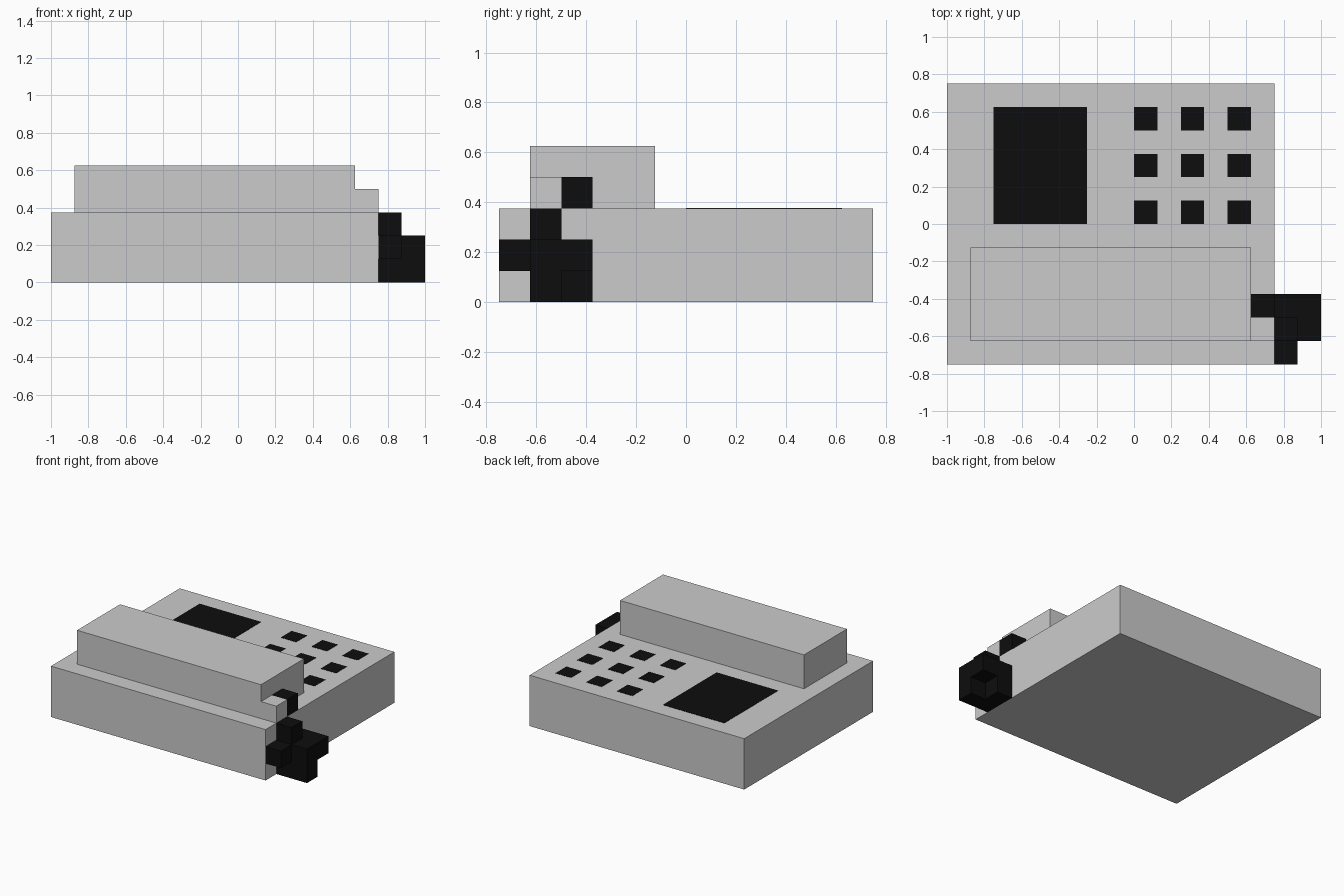
import bpy
import bmesh
from mathutils import Vector

if "Cube" in bpy.data.objects:
    bpy.data.objects.remove(bpy.data.objects["Cube"])

U = 0.125  # block size of the whole model

black = bpy.data.materials.new("black")
black.diffuse_color = (0.004, 0.004, 0.004, 1)
black.use_nodes = True
black.node_tree.nodes["Principled BSDF"].inputs["Base Color"].default_value = black.diffuse_color


def finish(name, bm, mat=None):
    mesh = bpy.data.meshes.new(name)
    bm.to_mesh(mesh)
    bm.free()
    obj = bpy.data.objects.new(name, mesh)
    bpy.context.collection.objects.link(obj)
    if mat:
        mesh.materials.append(mat)
    return obj


def add_cube(bm, lo, hi):
    lo, hi = Vector(lo), Vector(hi)
    verts = bmesh.ops.create_cube(bm, size=1)["verts"]
    bmesh.ops.scale(bm, vec=hi - lo, verts=verts)
    bmesh.ops.translate(bm, vec=(lo + hi) / 2, verts=verts)
    return verts


def box(name, lo, hi, mat=None):
    bm = bmesh.new()
    add_cube(bm, lo, hi)
    return finish(name, bm, mat)


def blocks(name, cells, mat=None):
    """Unit blocks on the U grid, with the faces between neighbours removed."""
    bm = bmesh.new()
    for c in cells:
        lo = Vector(c) * U
        verts = add_cube(bm, lo, lo + Vector((U, U, U)))
        faces = {f for v in verts for f in v.link_faces}
        inner = []
        for f in faces:
            f.normal_update()
            n = f.normal
            if tuple(c[i] + round(n[i]) for i in range(3)) in cells:
                inner.append(f)
        bmesh.ops.delete(bm, geom=inner, context="FACES")
    bmesh.ops.remove_doubles(bm, verts=bm.verts, dist=1e-5)
    bmesh.ops.dissolve_limit(bm, angle_limit=0.01, verts=bm.verts, edges=bm.edges)
    return finish(name, bm, mat)


# Body and handset
box("body", (-1, -0.75, 0), (0.75, 0.75, 0.375))
box("handset", (-0.875, -0.625, 0.375), (0.625, -0.125, 0.625))
box("handset_cord_socket", (0.625, -0.625, 0.375), (0.75, -0.5, 0.5))

# Flush screen and keypad inlays
TOP = 0.377
box("screen", (-0.75, 0, 0.3), (-0.25, 0.625, TOP), black)
for row in range(3):
    for col in range(3):
        x, y = col * 0.25, row * 0.25
        box(f"key_{row}_{col}", (x, y, 0.3), (x + U, y + U, TOP), black)

# Coiled cord: a 2x2x2 cluster missing one corner, plus loose ends
cord = {(x, y, z) for x in (6, 7) for y in (-5, -4) for z in (0, 1)}
cord -= {(7, -4, 0)}
cord |= {(6, -6, 1), (6, -5, 2)}
blocks("coiled_cord", cord, black)
blocks("cord_end", {(5, -4, 3)}, black)
